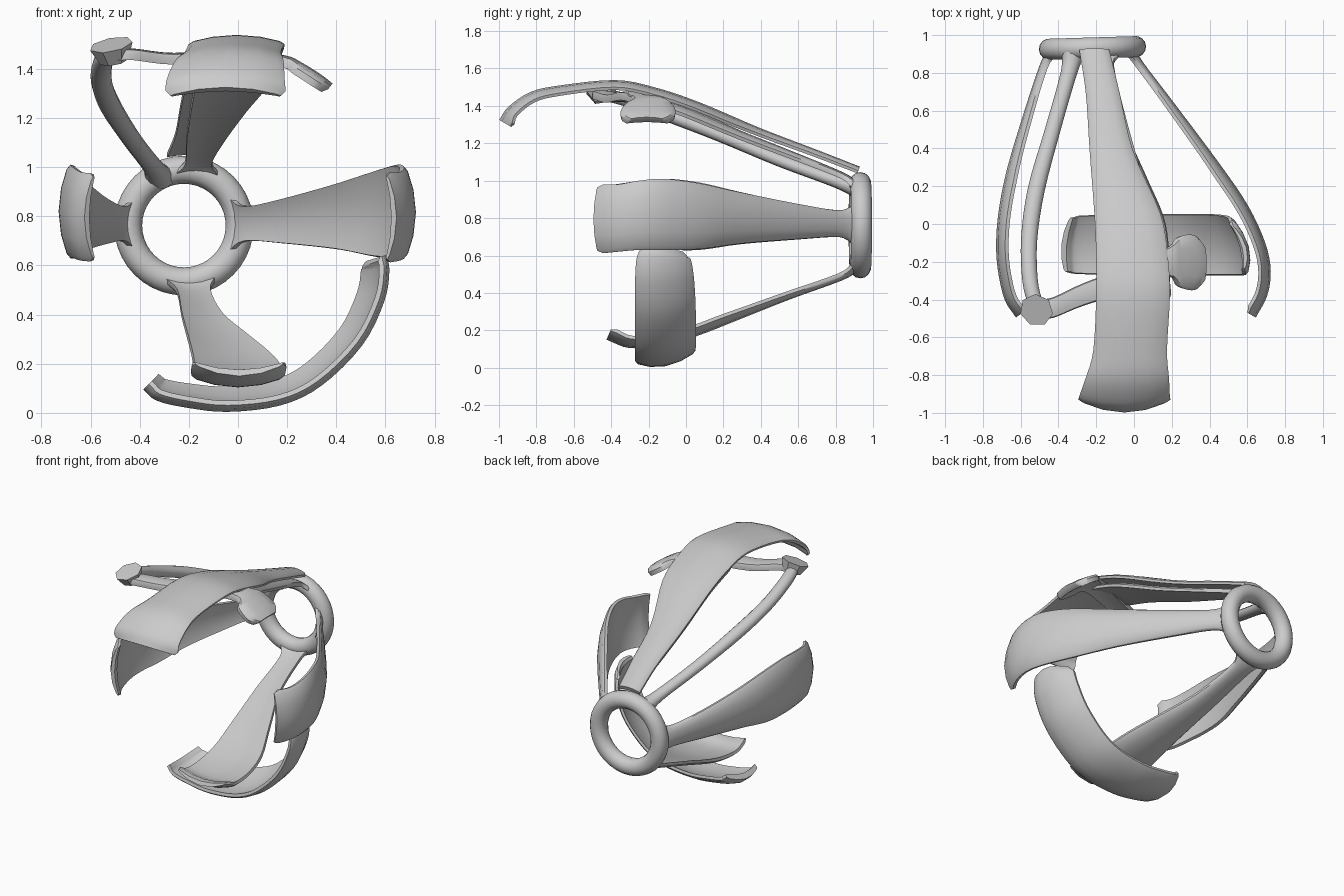
import bpy, bmesh, math
from mathutils import Vector, Matrix

cube = bpy.data.objects.get("Cube")
if cube:
    bpy.data.objects.remove(cube, do_unlink=True)

mat = bpy.data.materials.new("plain_grey")
mat.use_nodes = True
grey = (0.6, 0.6, 0.6, 1)
mat.diffuse_color = grey
mat.node_tree.nodes["Principled BSDF"].inputs["Base Color"].default_value = grey


def finish(obj):
    obj.data.materials.append(mat)
    bpy.ops.object.select_all(action='DESELECT')
    obj.select_set(True)
    bpy.context.view_layer.objects.active = obj
    bpy.ops.object.shade_smooth_by_angle(angle=math.radians(40))
    return obj


def from_bmesh(name, bm):
    bmesh.ops.recalc_face_normals(bm, faces=bm.faces)
    mesh = bpy.data.meshes.new(name)
    bm.to_mesh(mesh)
    bm.free()
    obj = bpy.data.objects.new(name, mesh)
    bpy.context.collection.objects.link(obj)
    return finish(obj)


def smooth_path(stations, steps=4):
    """Catmull-Rom through stations of x, y, z, half width."""
    pts = [Vector(s) for s in stations]
    ext = [2 * pts[0] - pts[1]] + pts + [2 * pts[-1] - pts[-2]]
    out = []
    for i in range(1, len(ext) - 2):
        a, b, c, d = ext[i - 1:i + 3]
        for k in range(steps):
            t = k / steps
            out.append(0.5 * (2 * b + (c - a) * t + (2 * a - 5 * b + 4 * c - d) * t ** 2
                              + (3 * b - a - 3 * c + d) * t ** 3))
    return out + [pts[-1]]


def band(name, stations, axis, bulge=0.03, tip_bulge=0.03, thick=0.026,
         tilt=(0, 0), centre=(-0.1, 0.78)):
    """Crescent strap: stations follow its outer ridge, axis is its width."""
    path = smooth_path(stations)
    last = len(path) - 1
    bm = bmesh.new()
    rings = []
    across = [-1, -0.9, -0.5, 0, 0.5, 0.9, 1]
    for i, p in enumerate(path):
        pos = p.to_3d()
        s = i / last
        side = Vector(axis)
        tangent = (path[min(i + 1, last)] - path[max(i - 1, 0)]).to_3d()
        out = tangent.cross(side).normalized()
        if out.dot(pos - Vector((centre[0], pos.y, centre[1]))) < 0:
            out = -out
        # lean the width direction inward along the strap
        side = (side - out * (tilt[0] + (tilt[1] - tilt[0]) * s)).normalized()
        b = (bulge + (tip_bulge - bulge) * s ** 6) * min(1, p[3] / 0.15)
        # thin and narrow the last row so that the tip looks rounded
        t, w = (thick * 0.4, p[3] * 0.92) if i == last else (thick, p[3])
        outer = [pos + side * u * w - out * (b * u * u + (0.3 * t if abs(u) == 1 else 0))
                 for u in across]
        inner = [pos + side * u * w * 0.97 - out * (b * (0.35 + 0.65 * u * u) + t)
                 for u in across[::-1]]
        rings.append([bm.verts.new(v) for v in outer + inner])
    n = len(rings[0])
    for r, q in zip(rings, rings[1:]):
        for j in range(n):
            bm.faces.new((r[j], r[(j + 1) % n], q[(j + 1) % n], q[j]))
    for r in (rings[0], rings[-1]):
        for j in range(len(across) - 1):
            bm.faces.new((r[j], r[j + 1], r[n - 2 - j], r[n - 1 - j]))
    return from_bmesh(name, bm)


X, Y, Z = (1, 0, 0), (0, 1, 0), (0, 0, 1)

# Back ring
bpy.ops.mesh.primitive_torus_add(location=(-0.22, 0.932, 0.762), rotation=(math.pi / 2, 0, 0.03),
                                 major_radius=0.227, minor_radius=0.057,
                                 major_segments=40, minor_segments=14)
ring = bpy.context.object
ring.name = "back_ring"
finish(ring)

# Side straps
band("left_strap", [(0.01, 0.92, 0.765, 0.11), (0.06, 0.84, 0.77, 0.072), (0.205, 0.65, 0.78, 0.09),
                    (0.445, 0.33, 0.80, 0.135), (0.602, 0.1, 0.81, 0.175), (0.695, -0.1, 0.82, 0.19),
                    (0.724, -0.25, 0.815, 0.185), (0.705, -0.38, 0.80, 0.18),
                    (0.645, -0.495, 0.795, 0.185)], Z, bulge=0.04, tip_bulge=0.04)
band("right_strap", [(-0.46, 0.92, 0.765, 0.11), (-0.50, 0.84, 0.77, 0.072),
                     (-0.58, 0.6, 0.78, 0.095), (-0.67, 0.3, 0.80, 0.14),
                     (-0.715, 0.08, 0.81, 0.18), (-0.73, -0.1, 0.82, 0.19),
                     (-0.72, -0.25, 0.815, 0.185), (-0.685, -0.4, 0.80, 0.18),
                     (-0.625, -0.495, 0.795, 0.18)], Z, bulge=0.04, tip_bulge=0.04)

# Long top strap with its curled front lip
band("top_strap", [(-0.21, 0.93, 1.075, 0.08), (-0.165, 0.7, 1.165, 0.09),
                   (-0.12, 0.4, 1.28, 0.115), (-0.035, 0.07, 1.42, 0.175),
                   (-0.01, -0.17, 1.50, 0.19), (-0.005, -0.38, 1.538, 0.195),
                   (-0.02, -0.67, 1.51, 0.195), (-0.035, -0.83, 1.475, 0.22),
                   (-0.05, -0.95, 1.395, 0.24), (-0.05, -0.998, 1.325, 0.245)],
     X, tip_bulge=0.065, thick=0.022)

# Inner support joining the top strap to the ring
band("top_support", [(-0.17, 0.91, 1.0, 0.09), (-0.16, 0.84, 1.045, 0.055),
                     (-0.13, 0.6, 1.145, 0.08), (-0.08, 0.3, 1.265, 0.115),
                     (-0.02, 0.0, 1.395, 0.155), (-0.01, -0.3, 1.495, 0.16)], X, thick=0.025)

# Bottom strap
band("bottom_strap", [(-0.2, 0.92, 0.515, 0.11), (-0.18, 0.83, 0.465, 0.07),
                      (-0.145, 0.555, 0.365, 0.085), (-0.075, 0.29, 0.26, 0.13),
                      (-0.015, 0.06, 0.17, 0.17), (0.0, -0.12, 0.12, 0.185),
                      (0.0, -0.3, 0.105, 0.19), (0.005, -0.425, 0.15, 0.195)],
     X, bulge=0.035, tip_bulge=0.05)

# Wide band curving under the bottom strap and up the left side
band("lower_band", [(-0.385, -0.11, 0.095, 0.145), (-0.33, -0.11, 0.05, 0.155),
                    (-0.2, -0.11, 0.022, 0.16), (-0.04, -0.11, 0.008, 0.163),
                    (0.17, -0.11, 0.035, 0.166), (0.335, -0.11, 0.115, 0.166),
                    (0.5, -0.11, 0.28, 0.166), (0.587, -0.115, 0.455, 0.162),
                    (0.608, -0.12, 0.58, 0.15), (0.595, -0.125, 0.64, 0.125)],
     Y, bulge=0.045, tip_bulge=0.045, tilt=(0.14, 0.28), centre=(0.05, 0.6))

# Cross bar under the top strap, ending in a rounded tab
band("cross_bar", [(-0.5, -0.45, 1.48, 0.05), (-0.42, -0.44, 1.482, 0.055),
                   (-0.26, -0.37, 1.465, 0.06), (0.0, -0.28, 1.48, 0.07),
                   (0.19, -0.2, 1.455, 0.08), (0.26, -0.2, 1.425, 0.135),
                   (0.34, -0.205, 1.375, 0.145), (0.385, -0.21, 1.34, 0.1)], Y,
     bulge=0.02, tip_bulge=0.02, thick=0.04)

# Round rod from the ring to the cross bar
rod_path = smooth_path([(-0.32, 0.92, 0.96, 1.5), (-0.345, 0.8, 1.0, 1), (-0.43, 0.5, 1.11, 0.95),
                        (-0.517, 0.185, 1.245, 1.05), (-0.555, -0.08, 1.345, 1),
                        (-0.55, -0.3, 1.425, 0.95), (-0.52, -0.43, 1.46, 0.9)])
bm = bmesh.new()
sides = 12
loops = []
for i, p in enumerate(rod_path):
    tangent = (rod_path[min(i + 1, len(rod_path) - 1)] - rod_path[max(i - 1, 0)]).to_3d()
    u = tangent.cross(Vector(Z)).normalized()
    v = u.cross(tangent).normalized()
    loops.append([bm.verts.new(p.to_3d() + 0.043 * p[3] * (u * math.cos(a) + 0.85 * v * math.sin(a)))
                  for a in (math.tau * k / sides for k in range(sides))])
for r, s in zip(loops, loops[1:]):
    for j in range(sides):
        bm.faces.new((r[j], r[(j + 1) % sides], s[(j + 1) % sides], s[j]))
bm.faces.new(loops[0])
bm.faces.new(loops[-1])
from_bmesh("support_rod", bm)

# Faceted joint between rod and cross bar
bm = bmesh.new()
bmesh.ops.create_cone(bm, cap_ends=True, segments=7, radius1=0.06, radius2=0.09, depth=0.07,
                      matrix=Matrix.Translation((-0.51, -0.445, 1.465))
                      @ Matrix.Rotation(-0.2, 4, 'Y') @ Matrix.Rotation(0.32, 4, 'X'))
from_bmesh("rod_joint", bm)
